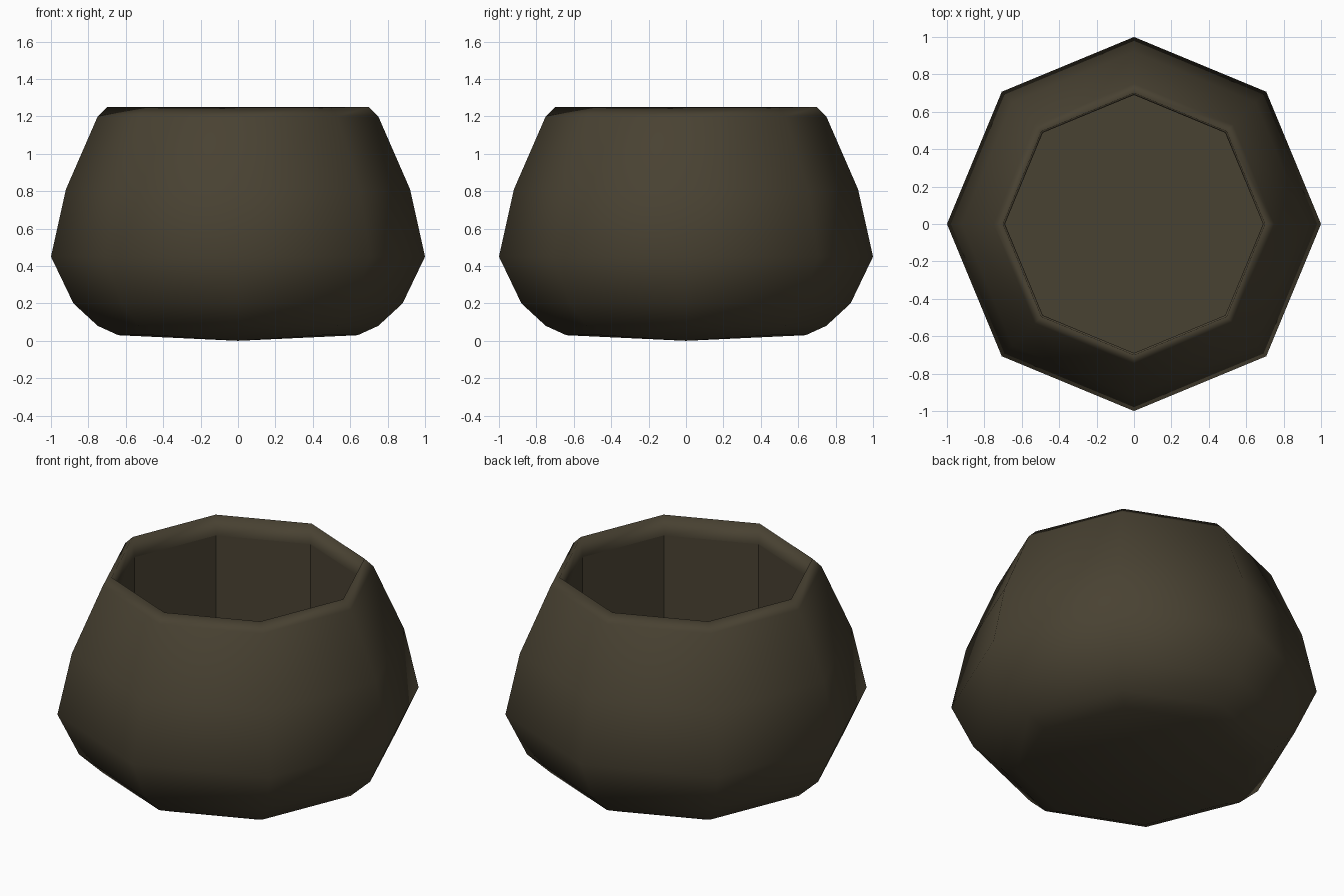
import bpy, bmesh, math

if "Cube" in bpy.data.objects:
    bpy.data.objects.remove(bpy.data.objects["Cube"])

SIDES = 8


def material(name, color):
    m = bpy.data.materials.new(name)
    m.diffuse_color = (*color, 1.0)
    m.use_nodes = True
    m.node_tree.nodes["Principled BSDF"].inputs["Base Color"].default_value = m.diffuse_color
    return m


def lathe(name, profile, mat, smooth):
    """Revolve (radius, height) points; radius 0 makes a fan tip."""
    bm = bmesh.new()
    rings = []
    for r, z in profile:
        if r == 0:
            rings.append([bm.verts.new((0, 0, z))] * SIDES)
        else:
            rings.append([bm.verts.new((r * math.cos(a), r * math.sin(a), z))
                          for a in (2 * math.pi * i / SIDES for i in range(SIDES))])
    for low, high in zip(rings, rings[1:]):
        for i in range(SIDES):
            j = (i + 1) % SIDES
            corners = list(dict.fromkeys((low[i], low[j], high[j], high[i])))
            bm.faces.new(corners).smooth = smooth
    mesh = bpy.data.meshes.new(name)
    bm.to_mesh(mesh)
    bm.free()
    mesh.materials.append(mat)
    obj = bpy.data.objects.new(name, mesh)
    bpy.context.collection.objects.link(obj)
    return obj


clay = material("dark_brown_clay", (0.066, 0.054, 0.032))

# Rounded outer body with its rim and inner lip
lathe("pot_body", [(0, 0.0), (0.64, 0.03), (0.75, 0.08), (0.88, 0.2), (1.0, 0.45),
                   (0.92, 0.81), (0.75, 1.2), (0.70, 1.25), (0.69, 1.13)], clay, True)

# Flat-sided inside wall and floor
lathe("pot_inside", [(0.69, 1.13), (0.69, 0.12), (0, 0.12)], clay, False)
